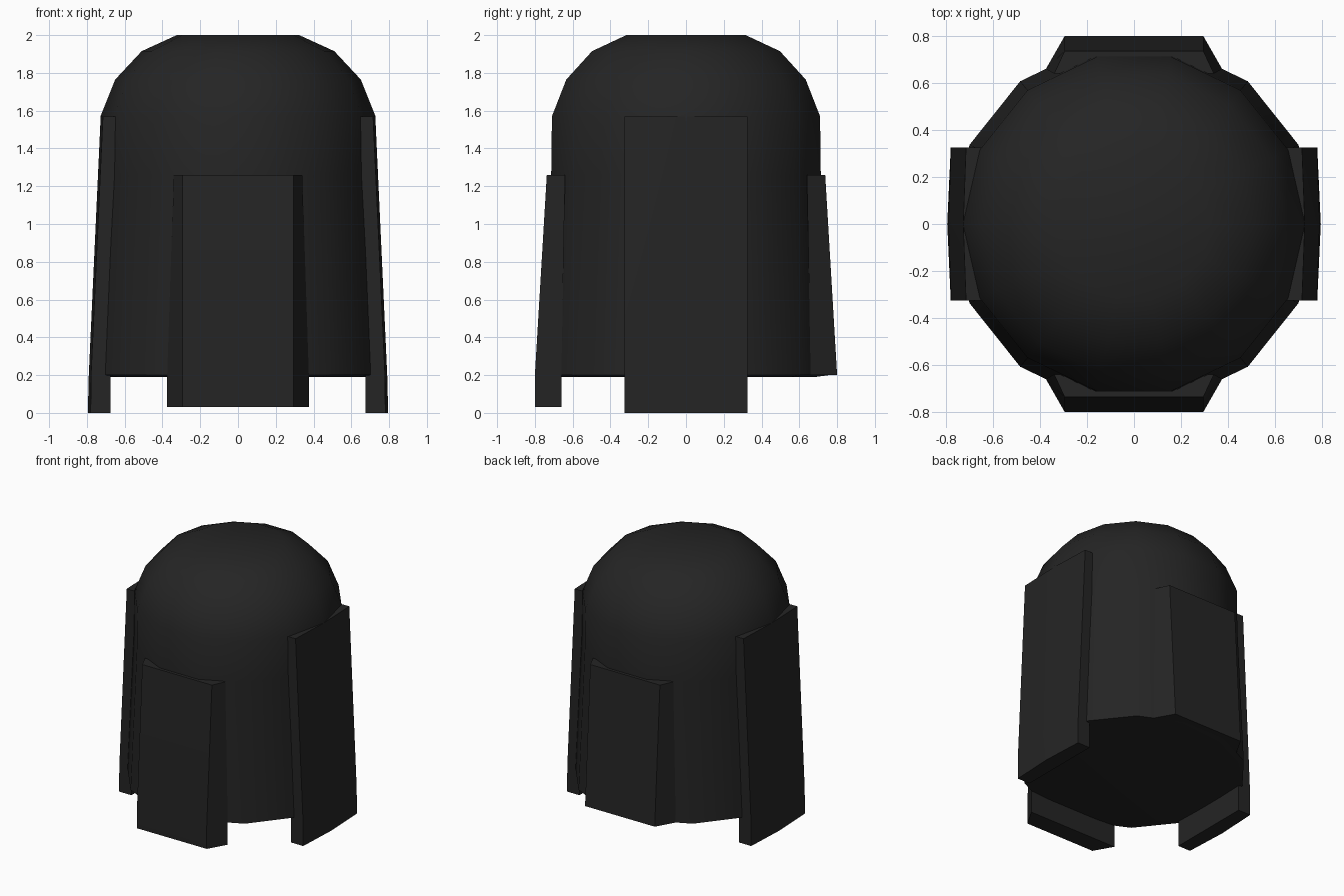
import bpy, bmesh, math

cube = bpy.data.objects.get("Cube")
if cube:
    bpy.data.objects.remove(cube, do_unlink=True)

black = bpy.data.materials.new("charcoal black")
black.use_nodes = True
colour = (0.018, 0.018, 0.018, 1)
black.diffuse_color = colour
black.node_tree.nodes["Principled BSDF"].inputs["Base Color"].default_value = colour


def loft(name, rings, smooth_angle):
    """Skin closed rings of points and cap both ends."""
    bm = bmesh.new()
    loops = [[bm.verts.new(p) for p in ring] for ring in rings]
    n = len(loops[0])
    for low, high in zip(loops, loops[1:]):
        for i in range(n):
            j = (i + 1) % n
            bm.faces.new((low[i], low[j], high[j], high[i]))
    bm.faces.new(loops[0])
    bm.faces.new(loops[-1])
    bmesh.ops.recalc_face_normals(bm, faces=bm.faces)
    mesh = bpy.data.meshes.new(name)
    bm.to_mesh(mesh)
    bm.free()
    mesh.materials.append(black)
    obj = bpy.data.objects.new(name, mesh)
    bpy.context.collection.objects.link(obj)
    bpy.ops.object.select_all(action="DESELECT")
    obj.select_set(True)
    bpy.context.view_layer.objects.active = obj
    bpy.ops.object.shade_smooth_by_angle(angle=math.radians(smooth_angle))
    return obj


# Flared body with a faceted dome: radius, height
SIDES = 14
profile = [(0.70, 0.19), (0.777, 0.2), (0.732, 1.26), (0.728, 1.57),
           (0.65, 1.765), (0.51, 1.915), (0.324, 2.0)]


def circle(radius, z):
    turns = [math.tau * i / SIDES for i in range(SIDES)]
    return [(radius * math.cos(a), radius * math.sin(a), z) for a in turns]


loft("domed_body", [circle(r, z) for r, z in profile], 40)


# Side panels with a shallow central ridge, reaching the ground
def side_section(sign, z, inner, edge, ridge, half=0.325):
    pts = [(inner, -half), (edge, -half), (ridge, 0), (edge, half), (inner, half)]
    return [(sign * x, y, z) for x, y in pts]


for name, sign in (("left_side_panel", 1), ("right_side_panel", -1)):
    loft(name, [side_section(sign, 0, 0.675, 0.78, 0.795),
                side_section(sign, 0.2, 0.675, 0.778, 0.79),
                side_section(sign, 1.57, 0.62, 0.715, 0.727)], 15)


# Front and back panels with angled cheeks
def cheek_section(sign, z, inner_half, inner, outer_half, outer):
    pts = [(-inner_half, inner), (-outer_half, outer),
           (outer_half, outer), (inner_half, inner)]
    return [(x, sign * y, z) for x, y in pts]


upper = (1.26, 0.34, 0.64, 0.295, 0.737)
foot = (0.375, 0.66, 0.295, 0.8)
loft("front_panel", [cheek_section(-1, 0.03, *foot),
                     cheek_section(-1, 0.2, *foot),
                     cheek_section(-1, *upper)], 15)
loft("back_panel", [cheek_section(1, 0.2, *foot),
                    cheek_section(1, *upper)], 15)
